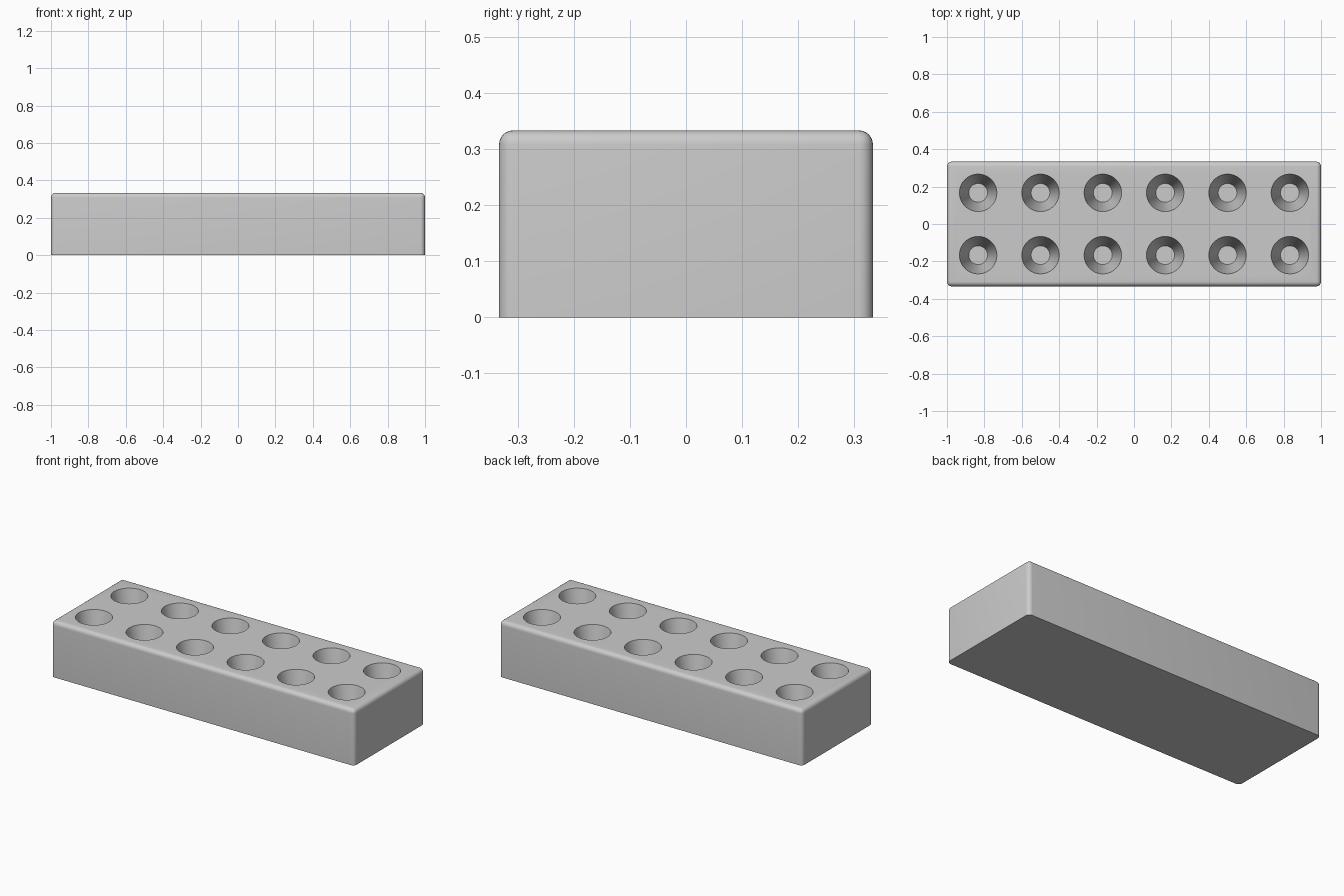
import bpy, bmesh, math
from mathutils import Matrix

if "Cube" in bpy.data.objects:
    bpy.data.objects.remove(bpy.data.objects["Cube"], do_unlink=True)

LENGTH, WIDTH, HEIGHT = 2.0, 2 / 3, 1 / 3
PITCH, DEPTH, EXTRA = 1 / 3, 0.25, 0.02
TOP_R, FLOOR_R = 0.1, 0.05

grey = bpy.data.materials.new("plain grey")
grey.use_nodes = True
colour = (0.6, 0.6, 0.6, 1)
grey.diffuse_color = colour
grey.node_tree.nodes["Principled BSDF"].inputs["Base Color"].default_value = colour


def make_object(name, bm):
    mesh = bpy.data.meshes.new(name)
    bm.to_mesh(mesh)
    bm.free()
    mesh.materials.append(grey)
    obj = bpy.data.objects.new(name, mesh)
    bpy.context.collection.objects.link(obj)
    return obj


# Block with every edge rounded except those around the base
bm = bmesh.new()
bmesh.ops.create_cube(bm, size=1, matrix=Matrix.Translation((0, 0, HEIGHT / 2))
                      @ Matrix.Diagonal((LENGTH, WIDTH, HEIGHT, 1)))
rounded = [e for e in bm.edges if any(v.co.z > 0.01 for v in e.verts)]
bmesh.ops.bevel(bm, geom=rounded, offset=0.025, segments=6, profile=0.5, affect='EDGES')
block = make_object("holder_block", bm)

# Tapered sockets, two rows of six, extended a little above the top face
bm = bmesh.new()
slope = (TOP_R - FLOOR_R) / DEPTH
for col in range(6):
    for row in range(2):
        centre = ((col - 2.5) * PITCH, (row - 0.5) * PITCH,
                  HEIGHT - DEPTH + (DEPTH + EXTRA) / 2)
        bmesh.ops.create_cone(bm, cap_ends=True, segments=64, radius1=FLOOR_R,
                              radius2=TOP_R + slope * EXTRA, depth=DEPTH + EXTRA,
                              matrix=Matrix.Translation(centre))
cutter = make_object("socket_cutter", bm)
cutter.hide_render = True

# Cut the sockets into the block, then drop the cutter
cut = block.modifiers.new("sockets", 'BOOLEAN')
cut.operation = 'DIFFERENCE'
cut.solver = 'EXACT'
cut.object = cutter
bpy.context.view_layer.objects.active = block
block.select_set(True)
bpy.ops.object.modifier_apply(modifier=cut.name)
bpy.data.objects.remove(cutter, do_unlink=True)
bpy.ops.object.shade_smooth_by_angle(angle=math.radians(30))
